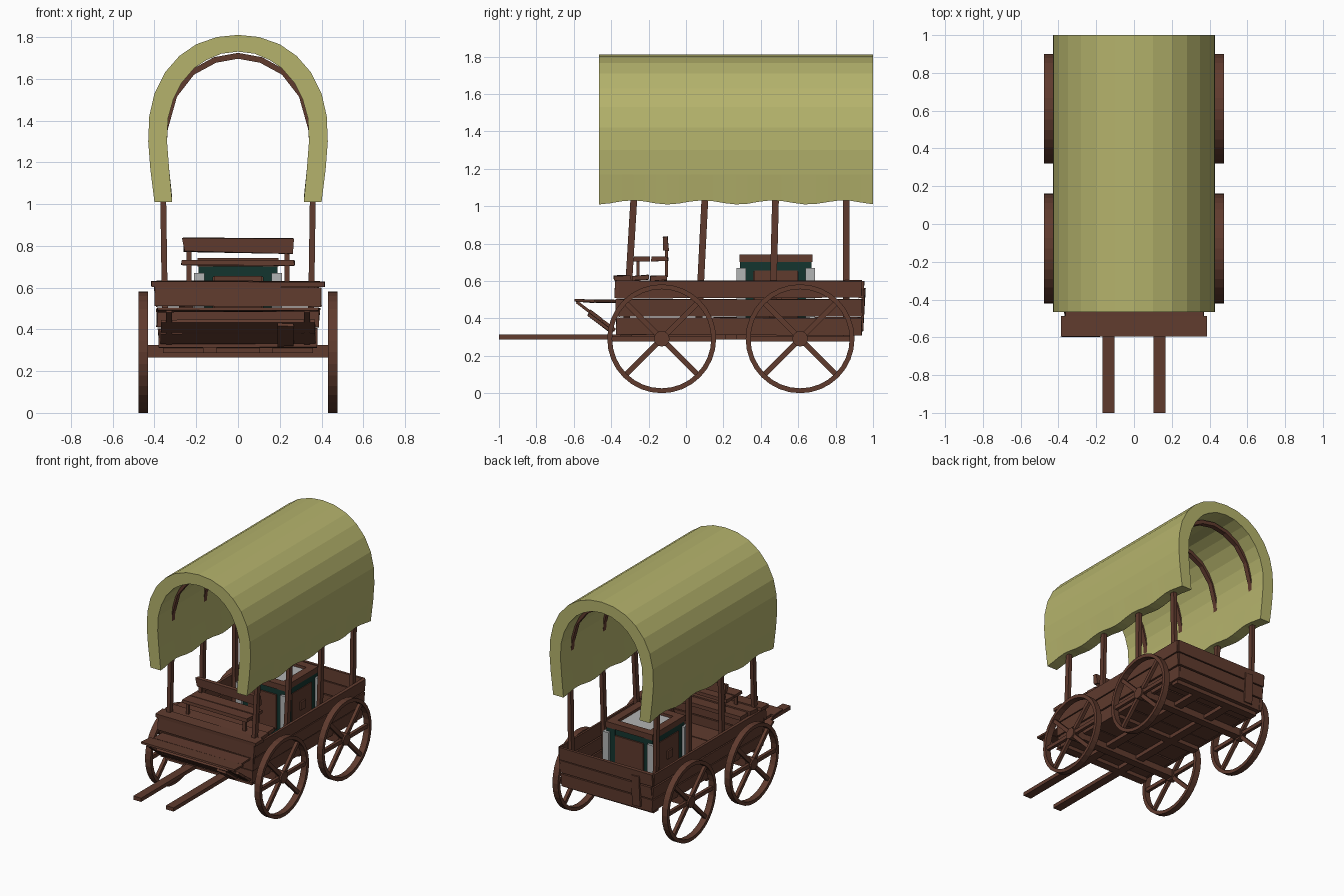
import bpy, bmesh, math, random
from mathutils import Vector, Euler

if "Cube" in bpy.data.objects:
    bpy.data.objects.remove(bpy.data.objects["Cube"])

random.seed(4)


def material(name, rgb):
    m = bpy.data.materials.new(name)
    m.diffuse_color = (*rgb, 1)
    m.use_nodes = True
    m.node_tree.nodes["Principled BSDF"].inputs["Base Color"].default_value = m.diffuse_color
    return m


WOOD = material("brown wood", (0.115, 0.043, 0.027))
CLOTH = material("olive canvas", (0.46, 0.45, 0.15))
TEAL = material("dark teal", (0.007, 0.035, 0.028))
GREY = material("light grey metal", (0.45, 0.46, 0.46))


def finish(name, bm, mat):
    bmesh.ops.recalc_face_normals(bm, faces=bm.faces[:])
    me = bpy.data.meshes.new(name)
    bm.to_mesh(me)
    bm.free()
    me.materials.append(mat)
    ob = bpy.data.objects.new(name, me)
    bpy.context.collection.objects.link(ob)
    return ob


def box(name, x, y, z, mat=WOOD, rot=(0, 0, 0), rough=0.0):
    """Box from (min, max) ranges, turned about its centre, with uneven corners."""
    bm = bmesh.new()
    bmesh.ops.create_cube(bm, size=1)
    c = Vector([(r[0] + r[1]) / 2 for r in (x, y, z)])
    size = [r[1] - r[0] for r in (x, y, z)]
    turn = Euler(rot).to_matrix()
    for v in bm.verts:
        p = Vector([v.co[i] * size[i] for i in range(3)])
        p += Vector([random.uniform(-rough, rough) for _ in range(3)])
        v.co = turn @ p + c
    return finish(name, bm, mat)


def skin(name, rings, mat, closed=False):
    """Surface through a list of equal point rings."""
    bm = bmesh.new()
    vs = [[bm.verts.new(p) for p in r] for r in rings]
    n = len(vs[0])
    for i in range(len(vs) if closed else len(vs) - 1):
        a, b = vs[i], vs[(i + 1) % len(vs)]
        for j in range(n):
            k = (j + 1) % n
            bm.faces.new((a[j], a[k], b[k], b[j]))
    if not closed:
        bm.faces.new(vs[0])
        bm.faces.new(vs[-1])
    return finish(name, bm, mat)


def mirrored(half):
    """Right half profile, bottom to top, completed over x = 0."""
    return half + [(-x, z) for x, z in half[-2::-1]]


# Canvas cover with a scalloped lower edge
outer = mirrored([(0.40, 1.02), (0.42, 1.17), (0.43, 1.30), (0.425, 1.42), (0.40, 1.53),
                  (0.35, 1.63), (0.28, 1.71), (0.20, 1.765), (0.10, 1.80), (0, 1.81)])
inner = mirrored([(0.315, 1.02), (0.33, 1.17), (0.34, 1.30), (0.335, 1.41), (0.31, 1.50),
                  (0.27, 1.58), (0.21, 1.65), (0.15, 1.69), (0.08, 1.72), (0, 1.73)])
rings = []
for i in range(25):
    y = -0.465 + 1.465 * i / 24
    wave = 0.011 * math.cos(2 * math.pi * (y - 0.09) / 0.375)
    rings.append([(x, y, z + wave if z == 1.02 else z) for x, z in outer + inner[::-1]])
cover = skin("canvas_cover", rings, CLOTH)

# Wooden hoops that carry the cover
hoop = mirrored([(0.345, 0.35), (0.352, 0.62), (0.358, 1.02), (0.361, 1.2), (0.35, 1.36),
                 (0.305, 1.52), (0.22, 1.63), (0.11, 1.69), (0, 1.71)])
for n, (y0, lean) in enumerate([(-0.28, 0.06), (0.10, 0.05), (0.478, 0.025), (0.857, 0)]):
    rings = []
    for i, (x, z) in enumerate(hoop):
        a, b = hoop[max(i - 1, 0)], hoop[min(i + 1, len(hoop) - 1)]
        t = Vector((b[0] - a[0], 0, b[1] - a[1])).normalized()
        nrm = Vector((t.z, 0, -t.x)) * 0.014
        c = Vector((x, y0 - lean * max(0, 1.02 - z), z))
        w = Vector((0, 0.018, 0))
        rings.append([c + nrm + w, c + nrm - w, c - nrm - w, c - nrm + w])
    skin(f"cover_hoop_{n}", rings, WOOD)

# Wheels: rim, hub and six spokes
R, HUB_Z = 0.291, 0.291
for side in (-1, 1):
    x0, x1 = sorted((side * 0.43, side * 0.476))
    for label, yc in (("front", -0.13), ("rear", 0.61)):
        tag = label + ("_right" if side > 0 else "_left")
        rim = []
        for i in range(32):
            a = 2 * math.pi * i / 32
            rim.append([(x, yc + r * math.cos(a), HUB_Z + r * math.sin(a))
                        for x, r in ((x0, R), (x1, R), (x1, R - 0.026), (x0, R - 0.026))])
        skin("wheel_rim_" + tag, rim, WOOD, closed=True)
        skin("wheel_hub_" + tag,
             [[(x, yc + 0.042 * math.cos(a * math.pi / 6), HUB_Z + 0.042 * math.sin(a * math.pi / 6))
               for a in range(12)] for x in (x0, x1)], WOOD)
        for k, deg in enumerate((0, 45, 135)):
            box(f"wheel_spokes_{tag}_{k}", (x0 + 0.011, x1 - 0.011), (yc - 0.272, yc + 0.272),
                (HUB_Z - 0.014, HUB_Z + 0.014), rot=(math.radians(deg), 0, 0))

# Axles, long shafts and cross beams
for label, yc in (("front", -0.13), ("rear", 0.61)):
    box(label + "_axle", (-0.44, 0.44), (yc - 0.03, yc + 0.03), (0.265, 0.325))
for side, tag in ((-1, "left"), (1, "right")):
    c = side * 0.135
    box("shaft_" + tag, (c - 0.032, c + 0.032), (-1.0, 0.90), (0.286, 0.314))
for n, y in enumerate((-0.32, 0.24, 0.87)):
    box(f"cross_beam_{n}", (-0.36, 0.36), (y - 0.03, y + 0.03), (0.286, 0.318))

# Floor planks
for i in range(7):
    y = -0.36 + i * 0.185
    box(f"floor_plank_{i}", (-0.36, 0.36), (y, y + 0.176), (0.315, 0.335), rough=0.002)

# Flared box sides, front wall and tailgate, three planks high
for i in range(3):
    z0, z1 = 0.312 + i * 0.099, 0.403 + i * 0.099
    xc = 0.367 + i * 0.010
    for side, tag in ((-1, "left"), (1, "right")):
        c = side * xc
        box(f"side_plank_{tag}_{i}", (c - 0.011, c + 0.011), (-0.355 - i * 0.008, 0.94),
            (z0, z1), rot=(0, side * 0.09, 0), rough=0.003)
    box(f"tailgate_plank_{i}", (-xc, xc), (0.918 + i * 0.005, 0.940 + i * 0.005),
        (z0, z1), rot=(-0.05, 0, 0), rough=0.003)
    box(f"front_plank_{i}", (-xc - 0.012, xc + 0.012), (-0.373 - i * 0.004, -0.350 - i * 0.004),
        (z0, z1), rough=0.003)
box("tailgate_cleat", (-0.285, -0.215), (0.938, 0.954), (0.33, 0.56), rot=(-0.03, 0, 0), rough=0.004)

# Deck under the driver's seat
for i, w in enumerate((0.415, 0.39, 0.38)):
    y = -0.385 + i * 0.097
    box(f"deck_plank_{i}", (-w, w), (y, y + 0.09), (0.603, 0.63), rot=(0.04, 0, 0), rough=0.003)

# Footrest: tread planks above sloping boards
box("footrest_tread_front", (-0.385, 0.385), (-0.595, -0.49), (0.487, 0.503), rot=(-0.06, 0, 0), rough=0.003)
box("footrest_tread_back", (-0.365, 0.365), (-0.485, -0.375), (0.485, 0.500), rough=0.003)
slope = math.radians(-37)
for i, (y, z) in enumerate(((-0.483, 0.415), (-0.415, 0.363))):
    box(f"footrest_slope_{i}", (-0.37, 0.37), (y - 0.04, y + 0.04), (z - 0.008, z + 0.008),
        rot=(slope, 0, 0), rough=0.002)
box("footrest_cleat", (0.19, 0.265), (-0.54, -0.38), (0.366, 0.382), rot=(slope, 0, 0), rough=0.003)
for side, tag in ((-1, "left"), (1, "right")):
    c = side * 0.33
    box("footrest_bracket_" + tag, (c - 0.015, c + 0.015), (-0.61, -0.355), (0.403, 0.419),
        rot=(slope, 0, 0))

# Driver's seat with a crooked backrest
for i in range(2):
    y = -0.28 + i * 0.095
    box(f"seat_plank_{i}", (-0.27, 0.27), (y, y + 0.089), (0.707, 0.729), rough=0.003)
box("seat_backrest", (-0.262, 0.262), (-0.122, -0.098), (0.768, 0.834), rot=(0, 0.01, 0), rough=0.008)
for side, tag in ((-1, "left"), (1, "right")):
    c = side * 0.235
    box("seat_post_back_" + tag, (c - 0.012, c + 0.012), (-0.113, -0.097), (0.62, 0.80))
    box("seat_post_front_" + tag, (c - 0.012, c + 0.012), (-0.265, -0.249), (0.62, 0.71))

# Cargo chest: wood core, teal frame, grey corners
CY = 0.48
box("chest_core", (-0.17, 0.17), (CY - 0.17, CY + 0.17), (0.335, 0.70))
for z0, z1, tag in ((0.335, 0.39, "bottom"), (0.65, 0.70, "top")):
    box("chest_band_" + tag, (-0.19, 0.19), (CY - 0.185, CY + 0.185), (z0, z1), TEAL)
for sx in (-1, 1):
    for sy in (-1, 1):
        x, y, tag = sx * 0.185, CY + sy * 0.185, f"{sx + 1}{sy + 1}"
        box("chest_corner_" + tag, (x - 0.025, x + 0.025), (y - 0.025, y + 0.025), (0.335, 0.67), GREY)
        x, y = sx * 0.155, CY + sy * 0.155
        box("chest_frame_" + tag, (x - 0.035, x + 0.035), (y - 0.035, y + 0.035), (0.335, 0.70), TEAL)
# Chest panels and latches on all four sides
for s in (-1, 1):
    box(f"chest_panel_x{s + 1}", (s * 0.184 - 0.012, s * 0.184 + 0.012), (CY - 0.115, CY + 0.115), (0.40, 0.655))
    box(f"chest_panel_y{s + 1}", (-0.115, 0.115), (CY + s * 0.184 - 0.012, CY + s * 0.184 + 0.012), (0.40, 0.655))
    box(f"chest_latch_x{s + 1}", (s * 0.2 - 0.008, s * 0.2 + 0.008), (CY - 0.03, CY + 0.03), (0.50, 0.56))
# Chest lid: wooden rim around a grey plate
box("chest_lid_plate", (-0.16, 0.16), (CY - 0.16, CY + 0.16), (0.70, 0.722), GREY)
for s in (-1, 1):
    box(f"chest_lid_rim_x{s + 1}", (s * 0.165 - 0.03, s * 0.165 + 0.03), (CY - 0.195, CY + 0.195), (0.70, 0.742))
    box(f"chest_lid_rim_y{s + 1}", (-0.135, 0.135), (CY + s * 0.165 - 0.03, CY + s * 0.165 + 0.03), (0.70, 0.742))
